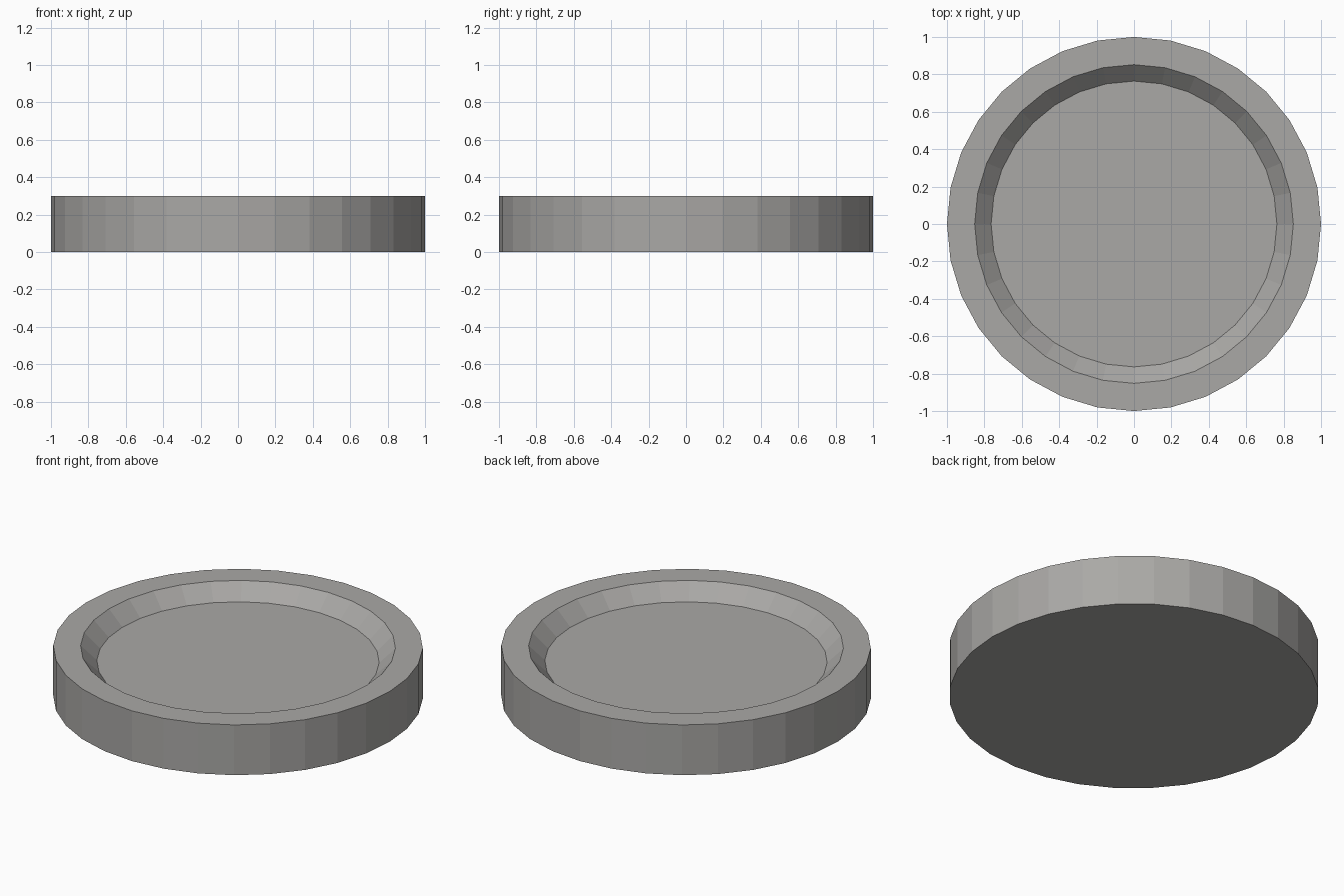
import bpy, bmesh, math

if "Cube" in bpy.data.objects:
    bpy.data.objects.remove(bpy.data.objects["Cube"])

SIDES = 32
# (radius, height) rings from the base outline up and into the recess
PROFILE = [(1.0, 0.0), (1.0, 0.30), (0.852, 0.30), (0.764, 0.213)]

grey = bpy.data.materials.new("warm grey")
grey.diffuse_color = (0.40, 0.393, 0.38, 1)
grey.use_nodes = True
grey.node_tree.nodes["Principled BSDF"].inputs["Base Color"].default_value = grey.diffuse_color

# Round dish: flat base, straight wall, flat rim, sloped recess, flat floor
bm = bmesh.new()
rings = []
for r, z in PROFILE:
    rings.append([bm.verts.new((r * math.cos(2 * math.pi * i / SIDES),
                                r * math.sin(2 * math.pi * i / SIDES), z))
                  for i in range(SIDES)])
for a, b in zip(rings, rings[1:]):
    for i in range(SIDES):
        j = (i + 1) % SIDES
        bm.faces.new((a[i], a[j], b[j], b[i]))
bm.faces.new(rings[0][::-1])
bm.faces.new(rings[-1])

mesh = bpy.data.meshes.new("round_dish")
bm.to_mesh(mesh)
bm.free()
mesh.materials.append(grey)
dish = bpy.data.objects.new("round_dish", mesh)
bpy.context.collection.objects.link(dish)
